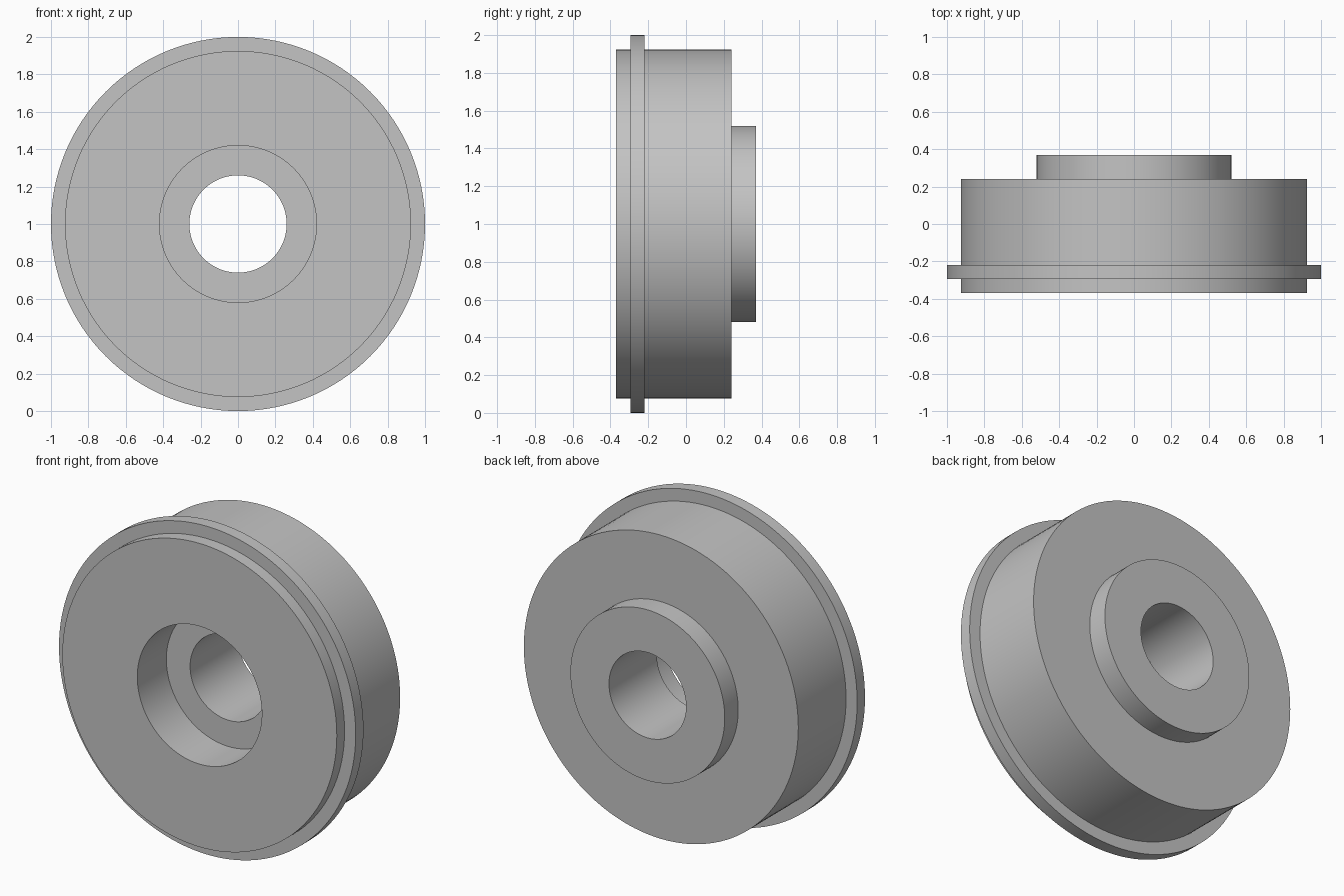
import bpy, bmesh
from math import cos, sin, tau, radians

cube = bpy.data.objects.get("Cube")
if cube:
    bpy.data.objects.remove(cube, do_unlink=True)

SEGMENTS = 128
CENTRE_Z = 1.0

grey = bpy.data.materials.new("plain_grey")
grey.use_nodes = True
colour = (0.55, 0.55, 0.55, 1)
grey.diffuse_color = colour
grey.node_tree.nodes["Principled BSDF"].inputs["Base Color"].default_value = colour


def lathe(name, profile):
    """Turn a closed (radius, y) profile about the y axis."""
    bm = bmesh.new()
    rings = []
    for i in range(SEGMENTS):
        a = tau * i / SEGMENTS
        rings.append([bm.verts.new((r * cos(a), y, CENTRE_Z + r * sin(a)))
                      for r, y in profile])
    n = len(profile)
    for i, ring in enumerate(rings):
        following = rings[(i + 1) % SEGMENTS]
        for j in range(n):
            k = (j + 1) % n
            bm.faces.new((ring[j], ring[k], following[k], following[j]))
    bmesh.ops.recalc_face_normals(bm, faces=bm.faces)
    mesh = bpy.data.meshes.new(name)
    bm.to_mesh(mesh)
    bm.free()
    mesh.materials.append(grey)
    obj = bpy.data.objects.new(name, mesh)
    bpy.context.collection.objects.link(obj)
    bpy.ops.object.select_all(action="DESELECT")
    obj.select_set(True)
    bpy.context.view_layer.objects.active = obj
    bpy.ops.object.shade_smooth_by_angle(angle=radians(30))
    return obj


# Radii
bore, recess, hub, body, flange = 0.26, 0.42, 0.52, 0.925, 1.0
# Depths, front to back
front, flange_front, flange_back = -0.37, -0.295, -0.22
recess_floor, shoulder, back = -0.09, 0.24, 0.37

# Turned wheel: recessed front, thin flange, drum and rear hub
lathe("flanged_wheel", [
    (recess, front), (body, front),
    (body, flange_front), (flange, flange_front),
    (flange, flange_back), (body, flange_back),
    (body, shoulder), (hub, shoulder),
    (hub, back), (bore, back),
    (bore, recess_floor), (recess, recess_floor),
])
